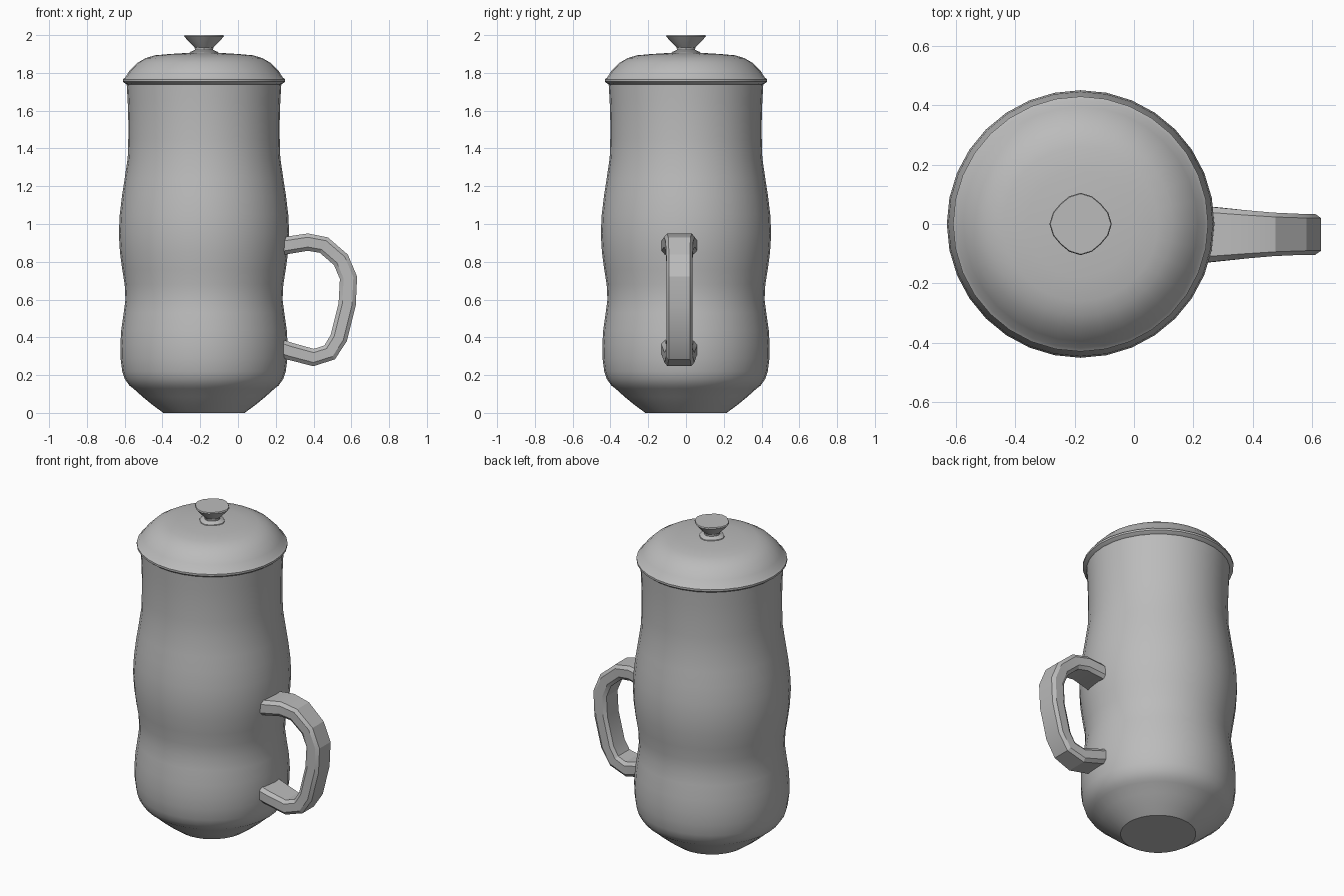
import bpy, bmesh, math
from mathutils import Vector

cube = bpy.data.objects.get("Cube")
if cube:
    bpy.data.objects.remove(cube, do_unlink=True)

CENTRE_X = -0.18
SEGMENTS = 32
HANDLE_Y = -0.035

grey = bpy.data.materials.new("plain grey")
grey.use_nodes = True
grey.diffuse_color = (0.5, 0.5, 0.5, 1)
grey.node_tree.nodes["Principled BSDF"].inputs["Base Color"].default_value = (0.5, 0.5, 0.5, 1)


def skin(name, rings, angle):
    """Bridge closed rings of points, cap both ends and shade by angle."""
    bm = bmesh.new()
    loops = [[bm.verts.new(p) for p in ring] for ring in rings]
    n = len(loops[0])
    for a, b in zip(loops, loops[1:]):
        for i in range(n):
            j = (i + 1) % n
            bm.faces.new((a[i], a[j], b[j], b[i]))
    bm.faces.new(loops[0])
    bm.faces.new(loops[-1])
    bmesh.ops.recalc_face_normals(bm, faces=bm.faces)
    mesh = bpy.data.meshes.new(name)
    bm.to_mesh(mesh)
    bm.free()
    mesh.materials.append(grey)
    obj = bpy.data.objects.new(name, mesh)
    bpy.context.collection.objects.link(obj)
    bpy.ops.object.select_all(action="DESELECT")
    obj.select_set(True)
    bpy.context.view_layer.objects.active = obj
    bpy.ops.object.shade_smooth_by_angle(angle=math.radians(angle))
    return obj


def lathe(name, profile, segments=SEGMENTS, angle=35, dent=0.0):
    """Turn a (radius, height) profile; dent squares it off between the axes."""
    rings = []
    for r, z in profile:
        ring = []
        for i in range(segments):
            t = math.tau * i / segments
            rr = r * (1 - dent * (1 - math.cos(4 * t)) / 2)
            ring.append((CENTRE_X + rr * math.cos(t), rr * math.sin(t), z))
        rings.append(ring)
    return skin(name, rings, angle)


# Wavy body with a tapered foot
lathe("body", [
    (0.215, 0), (0.27, 0.04), (0.325, 0.085), (0.375, 0.13),
    (0.395, 0.145), (0.42, 0.18), (0.433, 0.22), (0.442, 0.29), (0.443, 0.36),
    (0.438, 0.44), (0.425, 0.53), (0.416, 0.60), (0.42, 0.68), (0.433, 0.76),
    (0.445, 0.85), (0.451, 0.95), (0.446, 1.05), (0.434, 1.15), (0.42, 1.24),
    (0.404, 1.35), (0.401, 1.45), (0.401, 1.55), (0.404, 1.65), (0.41, 1.75)])

# Domed lid with a thin brim
lathe("lid", [
    (0.40, 1.735), (0.415, 1.742), (0.43, 1.754), (0.43, 1.766), (0.418, 1.775),
    (0.395, 1.81), (0.352, 1.853), (0.31, 1.878), (0.26, 1.893),
    (0.18, 1.900), (0.10, 1.905), (0.02, 1.906)])

# Flared knob, slightly squared
lathe("knob", [(0.078, 1.90), (0.075, 1.91), (0.048, 1.922), (0.05, 1.935),
               (0.08, 1.965), (0.105, 1.993), (0.102, 2.0)],
      segments=16, angle=30, dent=0.08)

# Handle: bevelled section swept along a loop, wider where it meets the body
path = [Vector((x, HANDLE_Y, z)) for x, z in [
    (0.22, 0.88), (0.28, 0.89), (0.37, 0.904), (0.455, 0.888), (0.545, 0.81),
    (0.585, 0.715), (0.578, 0.575), (0.533, 0.395), (0.485, 0.32),
    (0.40, 0.293), (0.28, 0.325), (0.22, 0.345)]]
section = [(0.055, 0.046), (0.069, 0.026), (0.069, -0.026), (0.055, -0.046)]
section += [(-y, d) for y, d in reversed(section)]
rings = []
for i, p in enumerate(path):
    along = (path[min(i + 1, len(path) - 1)] - path[max(i - 1, 0)]).normalized()
    out = Vector((-along.z, 0, along.x))
    widen = 1 + 0.32 * max(0, 0.50 - p.x) / 0.22
    rings.append([p + out * d + Vector((0, y * widen, 0)) for y, d in section])
skin("handle", rings, 20)
